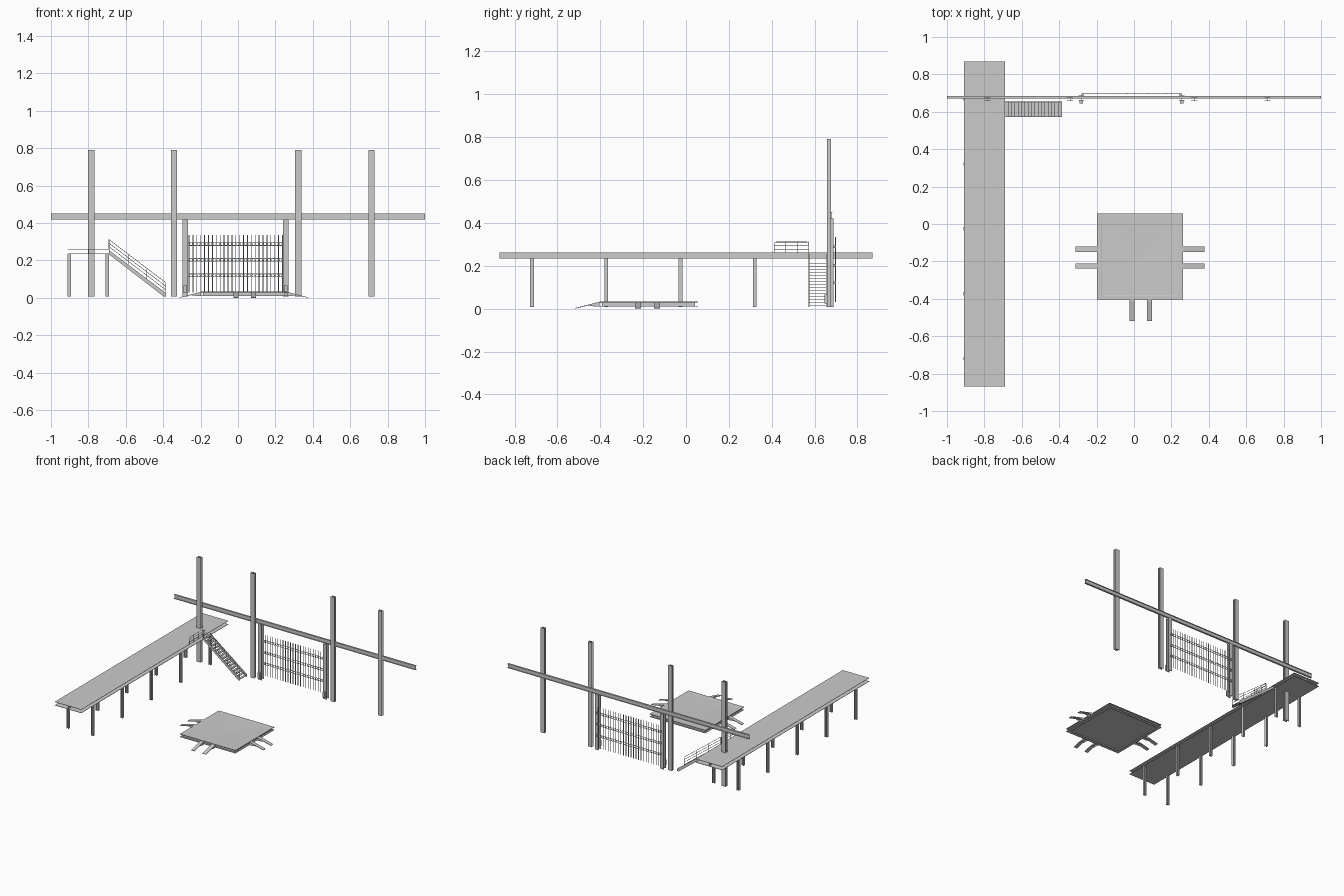
import bpy, bmesh, math
from mathutils import Vector

if "Cube" in bpy.data.objects:
    bpy.data.objects.remove(bpy.data.objects["Cube"])

X, Y, Z = Vector((1, 0, 0)), Vector((0, 1, 0)), Vector((0, 0, 1))


def finish(name, bm):
    bmesh.ops.recalc_face_normals(bm, faces=bm.faces)
    me = bpy.data.meshes.new(name)
    bm.to_mesh(me)
    bm.free()
    ob = bpy.data.objects.new(name, me)
    bpy.context.collection.objects.link(ob)
    return ob


def prism(bm, pts, vec):
    """Extrude a closed outline along a vector."""
    f = bm.faces.new([bm.verts.new(p) for p in pts])
    r = bmesh.ops.extrude_face_region(bm, geom=[f])
    bmesh.ops.translate(bm, vec=vec, verts=[v for v in r['geom'] if isinstance(v, bmesh.types.BMVert)])


def box(bm, lo, hi):
    a, b = Vector(lo), Vector(hi)
    prism(bm, [a, (b.x, a.y, a.z), (b.x, b.y, a.z), (a.x, b.y, a.z)], Z * (b.z - a.z))


def rod(bm, a, b, r=0.0014, n=6):
    a, b = Vector(a), Vector(b)
    d = (b - a).normalized()
    u = d.orthogonal().normalized()
    w = d.cross(u)
    prism(bm, [a + r * (u * math.cos(2 * math.pi * i / n) + w * math.sin(2 * math.pi * i / n))
               for i in range(n)], b - a)


def path(bm, pts, r=0.0014):
    for a, b in zip(pts, pts[1:]):
        rod(bm, a, b, r)


def ibeam(name, start, length, along, flange, depth, w, d, t, web=None):
    """I-section: flange width w on one axis, depth d on the other."""
    s = (web or t) / 2
    h, k = w / 2, d / 2
    half = [(-h, -k), (h, -k), (h, -k + t), (s, -k + t), (s, k - t), (h, k - t)]
    prof = half + [(-x, -y) for x, y in half]
    prof = [(-h, -k), (h, -k), (h, -k + t), (s, -k + t), (s, k - t), (h, k - t),
            (h, k), (-h, k), (-h, k - t), (-s, k - t), (-s, -k + t), (-h, -k + t)]
    bm = bmesh.new()
    prism(bm, [Vector(start) + flange * x + depth * y for x, y in prof], along * length)
    return finish(name, bm)


# Tall columns, long cross beam and gate posts
for x in (-0.785, -0.342, 0.322, 0.714):
    ibeam("tall_column", (x, 0.667, 0.008), 0.783, Z, X, Y, 0.034, 0.019, 0.003)
ibeam("cross_beam", (-1, 0.677, 0.435), 2, X, Y, Z, 0.014, 0.031, 0.003)
for x in (-0.282, 0.256):
    ibeam("gate_post", (x, 0.675, 0.008), 0.412, Z, X, Y, 0.03, 0.028, 0.003)
    bm = bmesh.new()
    box(bm, (x - 0.009, 0.645, 0.025), (x + 0.009, 0.661, 0.065))
    finish("gate_post_box", bm)

# Raised walkway: wide flat I-section on paired legs
ibeam("walkway_deck", (-0.7985, -0.87, 0.248), 1.74, Y, X, Z, 0.219, 0.027, 0.002)
for x in (-0.902, -0.699):
    for y in (-0.719, -0.372, -0.025, 0.321, 0.668):
        ibeam("walkway_leg", (x, y, 0.008), 0.227, Z, Y, X, 0.018, 0.017, 0.003)

# Stair stringers and treads
X0, Z0, X1, Z1 = -0.69, 0.247, -0.386, 0.008
slope = (Z1 - Z0) / (X1 - X0)
bm = bmesh.new()
for y in (0.572, 0.652):
    prism(bm, [(X0, y, Z0 + 0.008), (X1, y, Z1 + 0.018), (X1, y, Z1), (X1 - 0.012, y, Z1),
               (X0, y, Z0 - 0.014)], Y * 0.003)
finish("stair_stringers", bm)
bm = bmesh.new()
n = 17
for i in range(n):
    x = X0 + (i + 0.5) * (X1 - X0) / n
    z = Z0 + slope * (x - X0)
    box(bm, (x - 0.009, 0.574, z), (x + 0.009, 0.653, z + 0.002))
finish("stair_treads", bm)

# Stair handrail
bm = bmesh.new()
for h in (0.065, 0.046, 0.027):
    rod(bm, (X0, 0.573, Z0 + h), (X1, 0.573, Z1 + h + 0.008))
for i in range(4):
    x = X0 + 0.004 + i * (X1 - X0 - 0.006) / 3
    z = Z0 + slope * (x - X0)
    rod(bm, (x, 0.573, z), (x, 0.573, z + 0.067))
finish("stair_handrail", bm)

# Walkway guard rail with rounded corners
bm = bmesh.new()
ya, yb, zb, zt, r = 0.412, 0.572, 0.261, 0.311, 0.008
pts = [(-0.691, ya, zb)]
for cy, a0 in ((ya + r, 180), (yb - r, 90)):
    for k in range(4):
        a = math.radians(a0 - 30 * k)
        pts.append((-0.691, cy + r * math.cos(a), zt - r + r * math.sin(a)))
path(bm, pts + [(-0.691, yb, zb)])
for z in (0.278, 0.294):
    rod(bm, (-0.691, ya, z), (-0.691, yb, z))
for k in (1, 2):
    y = ya + (yb - ya) * k / 3
    rod(bm, (-0.691, y, zb), (-0.691, y, zt))
finish("walkway_guard_rail", bm)

# Gate: bars, rail pairs, ring ornaments and side brackets
GY, GL, GR, NB = 0.697, -0.262, 0.238, 25
bm = bmesh.new()
step = (GR - GL) / (NB - 1)
for i in range(NB):
    x = GL + i * step
    rod(bm, (x, GY, 0.03), (x, GY, 0.335), 0.0022)
finish("gate_bars", bm)
rails, rings, brackets = bmesh.new(), bmesh.new(), bmesh.new()
for z in (0.12, 0.203, 0.288):
    for dz in (-0.008, 0.008):
        rod(rails, (-0.28, GY, z + dz), (0.256, GY, z + dz), 0.0014)
    for i in range(NB - 1):
        cx = GL + (i + 0.5) * step
        path(rings, [(cx + 0.008 * math.cos(a * math.pi / 4), GY, z + 0.008 * math.sin(a * math.pi / 4))
                     for a in range(9)], 0.001)
    for x in (-0.275, 0.249):
        box(brackets, (x - 0.006, 0.686, z - 0.006), (x + 0.006, 0.699, z + 0.006))
finish("gate_rails", rails)
finish("gate_rings", rings)
finish("gate_brackets", brackets)

# Low platform: plate with shallow dished top, recessed web and bottom flange
PX0, PX1, PY0, PY1 = -0.198, 0.262, -0.404, 0.055


def ring(bm, inset, z):
    return [bm.verts.new(p) for p in ((PX0 + inset, PY0 + inset, z), (PX1 - inset, PY0 + inset, z),
                                      (PX1 - inset, PY1 - inset, z), (PX0 + inset, PY1 - inset, z))]


def loft(bm, loops):
    for a, b in zip(loops, loops[1:]):
        for i in range(4):
            bm.faces.new((a[i], a[(i + 1) % 4], b[(i + 1) % 4], b[i]))


bm = bmesh.new()
loops = [ring(bm, i, z) for i, z in ((0.025, 0.010), (0.0, 0.010), (0.0, 0.013), (0.012, 0.013),
                                     (0.012, 0.029), (0.0, 0.029), (0.0, 0.033), (0.022, 0.033),
                                     (0.024, 0.032))]
loft(bm, loops)
c = bm.verts.new(((PX0 + PX1) / 2, (PY0 + PY1) / 2, 0.029))
for i in range(4):
    bm.faces.new((loops[-1][i], loops[-1][(i + 1) % 4], c))
inner = [loops[0], ring(bm, 0.015, 0.013), ring(bm, 0.015, 0.026)]
loft(bm, inner)
bm.faces.new(inner[-1])
finish("low_platform", bm)

# Access ramps on three sides
for base, out in (((PX0, -0.135), -X), ((PX0, -0.225), -X), ((PX1, -0.135), X), ((PX1, -0.225), X),
                  ((-0.011, PY0), -Y), ((0.083, PY0), -Y)):
    side = Z.cross(out)
    o = Vector((base[0], base[1], 0)) - side * 0.014
    bm = bmesh.new()
    prism(bm, [o + out * d + Z * z for d, z in ((-0.005, 0.031), (0.012, 0.029), (0.114, 0.003),
                                               (0.114, 0.0), (0.012, 0.025), (-0.005, 0.027))], side * 0.028)
    # side lips
    for s in (0, 0.0265):
        p = o + side * s
        prism(bm, [p + out * d + Z * z for d, z in ((0.0, 0.027), (0.012, 0.025), (0.055, 0.0145),
                                                    (0.02, 0.01), (0.0, 0.01))], side * 0.0015)
    finish("access_ramp", bm)
